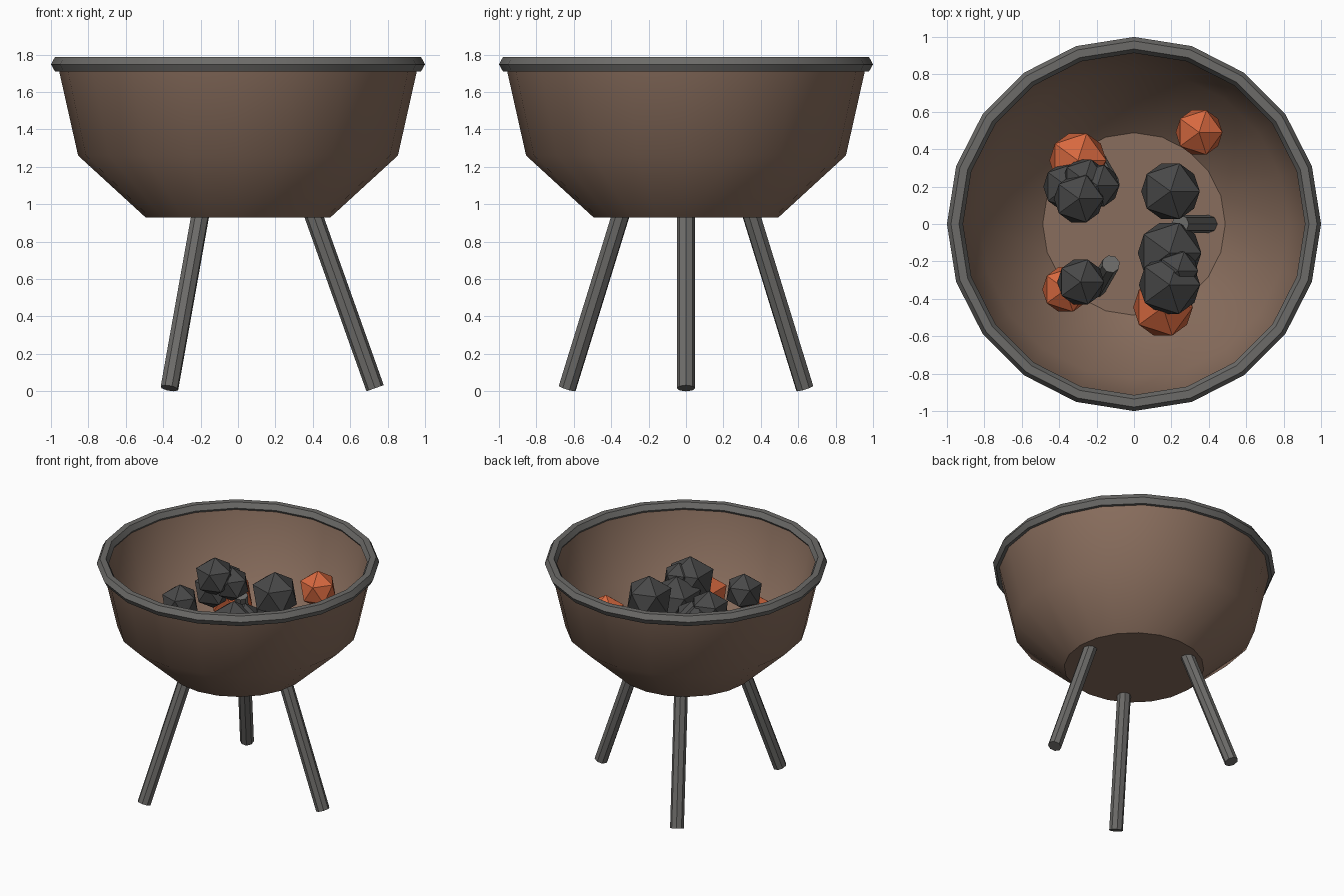
import bpy, bmesh, math
from mathutils import Vector, Matrix

SIDES = 20

cube = bpy.data.objects.get("Cube")
if cube:
    bpy.data.objects.remove(cube, do_unlink=True)


def material(name, rgb, roughness=0.8):
    mat = bpy.data.materials.new(name)
    mat.use_nodes = True
    mat.diffuse_color = (*rgb, 1)
    shader = mat.node_tree.nodes["Principled BSDF"]
    shader.inputs["Base Color"].default_value = (*rgb, 1)
    shader.inputs["Roughness"].default_value = roughness
    return mat


def add_object(name, bm, mat):
    mesh = bpy.data.meshes.new(name)
    bm.to_mesh(mesh)
    bm.free()
    mesh.materials.append(mat)
    obj = bpy.data.objects.new(name, mesh)
    bpy.context.collection.objects.link(obj)
    return obj


def lathe(name, profile, mat, closed=False):
    """Revolve (radius, height) points; an open profile is capped at both ends."""
    bm = bmesh.new()
    rings = []
    for r, z in profile:
        angles = [math.tau * i / SIDES for i in range(SIDES)]
        rings.append([bm.verts.new((r * math.cos(a), r * math.sin(a), z)) for a in angles])
    pairs = list(zip(rings, rings[1:]))
    if closed:
        pairs.append((rings[-1], rings[0]))
    else:
        bm.faces.new(rings[0][::-1])
        bm.faces.new(rings[-1])
    for low, high in pairs:
        for i in range(SIDES):
            j = (i + 1) % SIDES
            bm.faces.new((low[i], low[j], high[j], high[i]))
    obj = add_object(name, bm, mat)
    # Smooth around the turn, crisp at the floor and rim edges
    bpy.ops.object.select_all(action="DESELECT")
    obj.select_set(True)
    bpy.context.view_layer.objects.active = obj
    bpy.ops.object.shade_smooth_by_angle(angle=math.radians(38))


brown = material("fired_clay", (0.25, 0.155, 0.11))
iron = material("iron", (0.15, 0.147, 0.14))
black = material("charcoal", (0.065, 0.065, 0.065))
orange = material("glowing_ember", (0.68, 0.14, 0.05))

# Bowl: thick wall, outer profile up and inner profile down to the floor
lathe("bowl", [(0.495, 0.93), (0.855, 1.26), (0.965, 1.75),
               (0.928, 1.76), (0.825, 1.277), (0.488, 0.967)], brown)

# Rim: hexagonal section ring
hexagon = [math.tau * i / 6 for i in range(6)]
lathe("rim", [(0.957 + 0.043 * math.cos(a), 1.748 + 0.045 * math.sin(a)) for a in hexagon],
      iron, closed=True)

# Three splayed legs whose tops pass through the bowl floor
for index in range(3):
    turn = Matrix.Rotation(math.tau * index / 3, 4, "Z")
    foot = Vector((0.733, 0, 0.016))
    top = Vector((0.247, 0, 1.38))
    axis = top - foot
    bm = bmesh.new()
    bmesh.ops.create_cone(bm, cap_ends=True, segments=8, radius1=0.049, radius2=0.049,
                          depth=axis.length)
    tilt = Matrix.Rotation(math.atan2(axis.x, axis.z), 4, "Y")
    bm.transform(turn @ Matrix.Translation((foot + top) / 2) @ tilt)
    add_object(f"leg_{index + 1}", bm, iron)


# Faceted lumps: x, y, z, radius
def lumps(name, places, mat):
    for index, (x, y, z, radius) in enumerate(places):
        bm = bmesh.new()
        bmesh.ops.create_icosphere(bm, subdivisions=1, radius=radius,
                                   matrix=Matrix.Translation((x, y, z)))
        add_object(f"{name}_{index + 1}", bm, mat)


lumps("coal", [
    (0.195, 0.175, 1.485, 0.175),
    (0.19, -0.155, 1.34, 0.19),
    (0.19, -0.325, 1.44, 0.183),
    (0.235, -0.25, 1.47, 0.12),
    (-0.285, -0.31, 1.48, 0.14),
    (-0.295, 0.135, 1.51, 0.148),
    (-0.355, 0.2, 1.37, 0.145),
    (-0.195, 0.205, 1.45, 0.13),
    (-0.265, 0.235, 1.45, 0.13),
], black)

lumps("ember", [
    (-0.3, 0.34, 1.28, 0.17),
    (0.348, 0.49, 1.45, 0.14),
    (-0.365, -0.35, 1.32, 0.14),
    (0.155, -0.445, 1.28, 0.178),
], orange)
